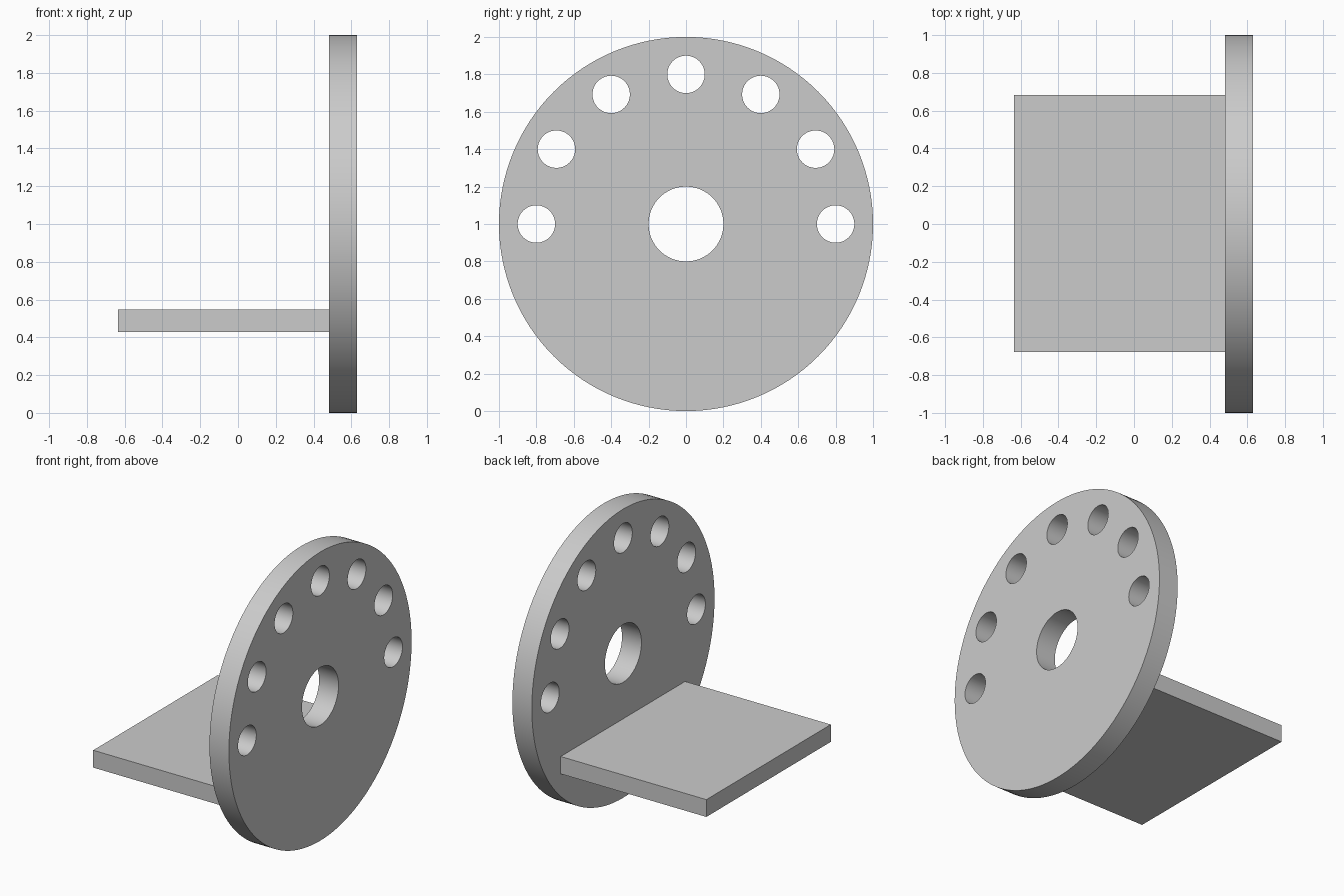
import bpy
import math

if "Cube" in bpy.data.objects:
    bpy.data.objects.remove(bpy.data.objects["Cube"])

DISC_X = 0.556      # middle of the disc thickness
DISC_T = 0.149      # disc thickness
CENTRE_Z = 1.0


def x_cylinder(name, radius, depth, y, z, sides):
    """Cylinder whose axis runs along x."""
    bpy.ops.mesh.primitive_cylinder_add(
        vertices=sides, radius=radius, depth=depth,
        location=(DISC_X, y, z), rotation=(0, math.pi / 2, 0))
    obj = bpy.context.object
    obj.name = name
    return obj


# Upright disc
disc = x_cylinder("disc", 1.0, DISC_T, 0, CENTRE_Z, 128)

# Hole positions: one central bore and seven holes over the upper half
holes = [(0.2, 0, CENTRE_Z)]
for i in range(7):
    a = math.radians(30 * i)
    holes.append((0.1, 0.8 * math.cos(a), CENTRE_Z + 0.8 * math.sin(a)))

cutters = []
for radius, y, z in holes:
    cutter = x_cylinder("hole_cutter", radius, 0.4, y, z, 64)
    cutter.hide_render = True
    cutters.append(cutter)
    cut = disc.modifiers.new("hole", 'BOOLEAN')
    cut.operation = 'DIFFERENCE'
    cut.solver = 'EXACT'
    cut.object = cutter

# Apply the cuts, then remove the cutters
bpy.ops.object.select_all(action='DESELECT')
disc.select_set(True)
bpy.context.view_layer.objects.active = disc
for mod in list(disc.modifiers):
    bpy.ops.object.modifier_apply(modifier=mod.name)
for cutter in cutters:
    bpy.data.objects.remove(cutter, do_unlink=True)
bpy.ops.object.shade_smooth_by_angle(angle=math.radians(30))

# Flat shelf butting against the back of the disc
x0, x1 = -0.635, DISC_X - DISC_T / 2
bpy.ops.mesh.primitive_cube_add(size=1, location=((x0 + x1) / 2, 0.003, 0.487))
shelf = bpy.context.object
shelf.name = "shelf"
shelf.scale = (x1 - x0, 1.362, 0.12)
bpy.ops.object.transform_apply(location=False, rotation=False, scale=True)
